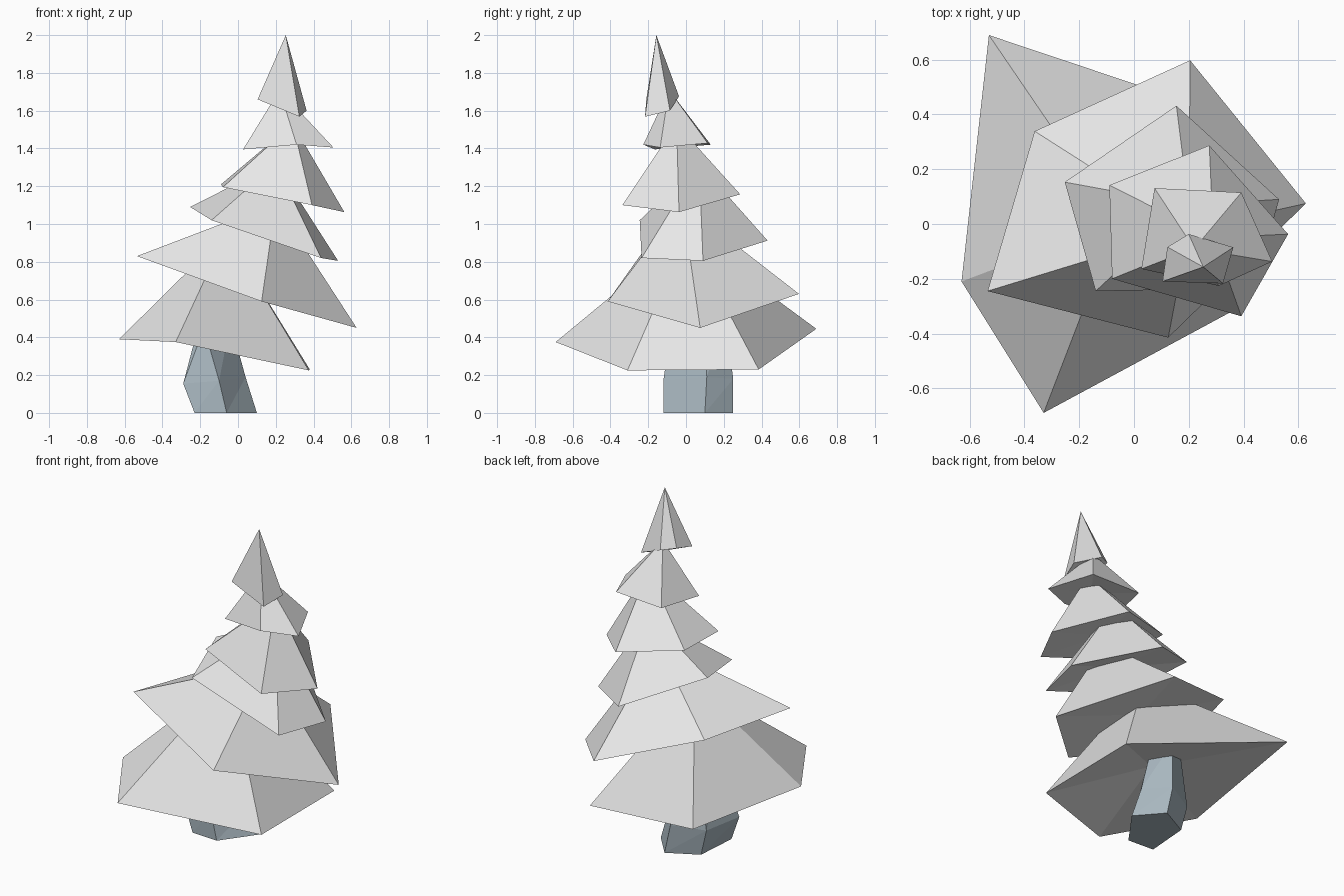
import bpy
import bmesh
from mathutils import Vector

default_cube = bpy.data.objects.get("Cube")
if default_cube:
    bpy.data.objects.remove(default_cube, do_unlink=True)


def make_material(name, colour):
    material = bpy.data.materials.new(name)
    material.use_nodes = True
    material.diffuse_color = (*colour, 1)
    shader = material.node_tree.nodes["Principled BSDF"]
    shader.inputs["Base Color"].default_value = (*colour, 1)
    shader.inputs["Roughness"].default_value = 0.9
    return material


foliage_grey = make_material("pale grey foliage", (0.8, 0.8, 0.8))
trunk_blue = make_material("blue grey bark", (0.4, 0.48, 0.53))


def finish(bm, name, material):
    """Turn the bmesh into a flat shaded object of one colour."""
    bmesh.ops.recalc_face_normals(bm, faces=bm.faces)
    mesh = bpy.data.meshes.new(name)
    bm.to_mesh(mesh)
    bm.free()
    mesh.materials.append(material)
    obj = bpy.data.objects.new(name, mesh)
    bpy.context.collection.objects.link(obj)
    return obj


def bridge(bm, lower, upper):
    """Join two rings of equal size with a band of faces."""
    count = len(lower)
    for i in range(count):
        j = (i + 1) % count
        bm.faces.new((lower[i], lower[j], upper[j]))
        bm.faces.new((lower[i], upper[j], upper[i]))


def foliage_tier(name, rim, apex, hollow):
    """Skewed five-sided cone with a slightly hollow underside."""
    bm = bmesh.new()
    ring = [bm.verts.new(point) for point in rim]
    tip = bm.verts.new(apex)
    middle = sum((v.co for v in ring), Vector()) / len(ring)
    under = bm.verts.new(middle + Vector((0, 0, hollow)))
    for start, end in zip(ring, ring[1:] + ring[:1]):
        bm.faces.new((start, end, tip))
        bm.faces.new((end, start, under))
    return finish(bm, name, foliage_grey)


# Crooked trunk: three five-sided rings
bm = bmesh.new()
foot = [(-.06, -.12, 0), (.1, .1, 0), (-.03, .25, 0), (-.21, .155, 0), (-.23, -.11, 0)]
knee = [(-.1, -.12, .17), (.04, .11, .19), (-.07, .25, .18), (-.25, .16, .16), (-.29, -.1, .155)]
crown = [(-.18, -.08, .45), (-.04, .1, .48), (-.1, .21, .49), (-.2, .16, .48), (-.21, -.04, .46)]
rings = [[bm.verts.new(p) for p in ring] for ring in (foot, knee, crown)]
for lower, upper in zip(rings, rings[1:]):
    bridge(bm, lower, upper)
bm.faces.new(rings[0])
bm.faces.new(rings[-1])
finish(bm, "trunk", trunk_blue)

# Foliage tiers from the ground up
foliage_tier("bottom_foliage",
             [(-.63, -.21, .39), (-.33, -.69, .375), (.375, -.31, .225),
              (.38, .385, .23), (-.53, .69, .445)],
             (-.063, .005, .95), hollow=.13)
foliage_tier("second_foliage",
             [(-.535, -.245, .83), (.125, -.415, .59), (.628, .075, .45),
              (.205, .598, .63), (-.363, .339, .81)],
             (.2, -.02, 1.11), hollow=.03)
foliage_tier("third_foliage",
             [(-.253, .153, 1.09), (-.14, -.245, 1.02), (.44, -.235, .82),
              (.53, .09, .805), (.155, .432, .912)],
             (.2, .07, 1.32), hollow=.03)
foliage_tier("fourth_foliage",
             [(-.09, .142, 1.21), (-.08, -.2, 1.195), (.392, -.337, 1.1),
              (.563, -.037, 1.063), (.275, .287, 1.157)],
             (.29, -.05, 1.53), hollow=.02)
foliage_tier("fifth_foliage",
             [(.027, -.164, 1.395), (.31, -.226, 1.42), (.505, -.137, 1.405),
              (.392, .115, 1.428), (.075, .131, 1.42)],
             (.22, -.09, 1.71), hollow=.02)
foliage_tier("top_foliage",
             [(.104, -.21, 1.66), (.325, -.217, 1.568), (.363, -.085, 1.6),
              (.2, -.037, 1.676), (.122, -.084, 1.69)],
             (.253, -.157, 2), hollow=.01)
